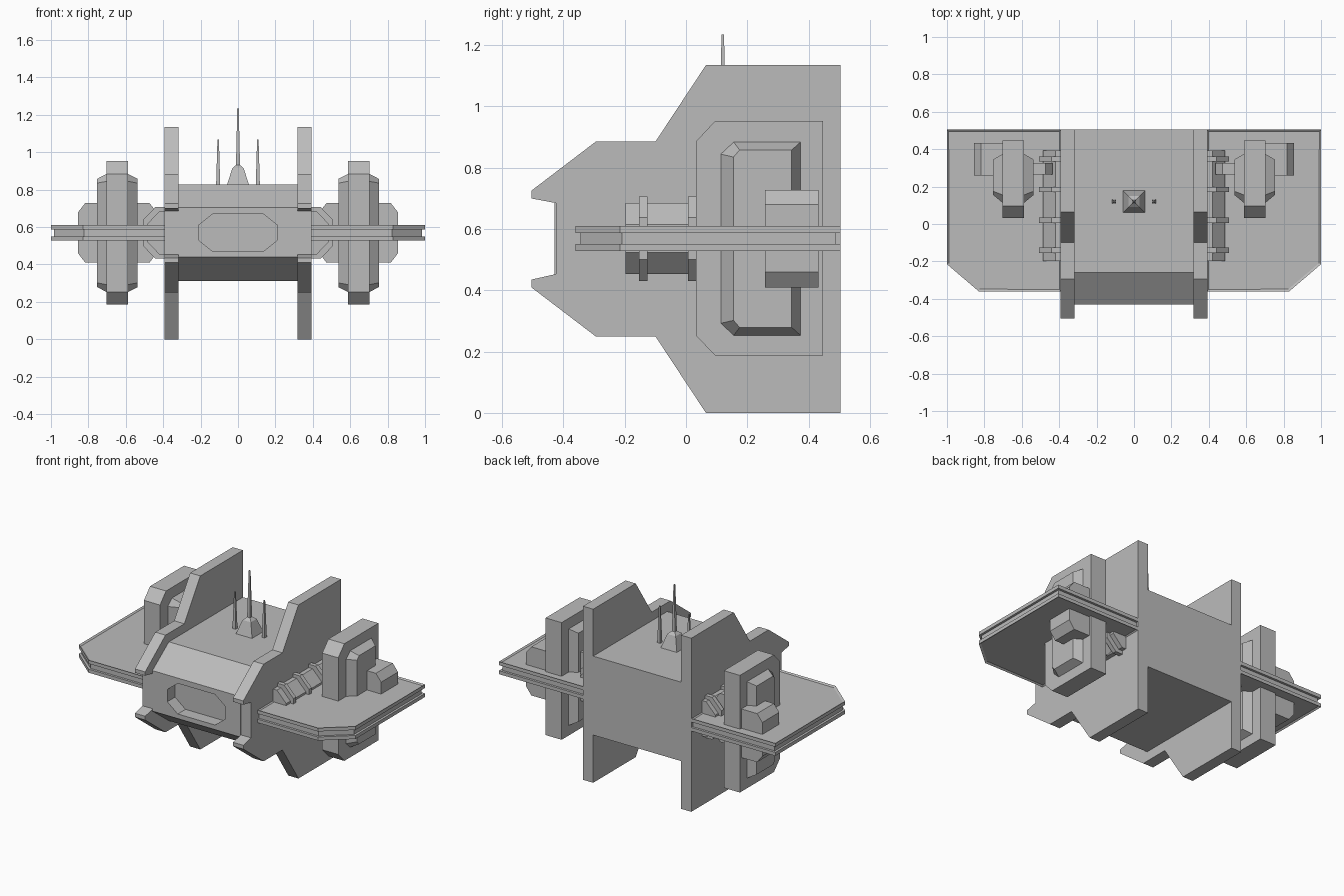
import bpy
import bmesh
from mathutils import Vector

cube = bpy.data.objects.get("Cube")
if cube:
    bpy.data.objects.remove(cube, do_unlink=True)

grey = bpy.data.materials.new("hull_grey")
grey.use_nodes = True
grey.diffuse_color = (0.5, 0.5, 0.5, 1)
grey.node_tree.nodes["Principled BSDF"].inputs["Base Color"].default_value = (0.5, 0.5, 0.5, 1)


def finish(name, bm, mirror=False):
    """Turn a bmesh into an object, optionally mirrored across x."""
    bmesh.ops.recalc_face_normals(bm, faces=bm.faces)
    mesh = bpy.data.meshes.new(name)
    bm.to_mesh(mesh)
    bm.free()
    mesh.materials.append(grey)
    obj = bpy.data.objects.new(name, mesh)
    bpy.context.collection.objects.link(obj)
    if mirror:
        obj.modifiers.new("mirror", "MIRROR").use_mirror_merge = False
    return obj


def loft(bm, rings):
    """Skin a list of matching point rings and cap both ends."""
    loops = [[bm.verts.new(p) for p in ring] for ring in rings]
    for a, b in zip(loops, loops[1:]):
        for i in range(len(a)):
            j = (i + 1) % len(a)
            bm.faces.new((a[i], a[j], b[j], b[i]))
    bm.faces.new(loops[0])
    return bm.faces.new(loops[-1])


def along_x(profile, x):
    return [(x, y, z) for y, z in profile]


def along_y(profile, y):
    return [(x, y, z) for x, z in profile]


def along_z(profile, z):
    return [(x, y, z) for x, y in profile]


def square(cx, cy, r, z):
    return [(cx - r, cy - r, z), (cx + r, cy - r, z), (cx + r, cy + r, z), (cx - r, cy + r, z)]


# Tall armoured side plates
plate = [(-.505, .725), (-.295, .885), (-.1, .885), (.065, 1.135), (.505, 1.135),
         (.505, 0), (.065, 0), (-.1, .25), (-.295, .25), (-.505, .41),
         (-.505, .435), (-.425, .453), (-.425, .685), (-.505, .7)]
bm = bmesh.new()
loft(bm, [along_x(plate, .318), along_x(plate, .392)])
finish("side_plate", bm, True)

# Central hull with an octagonal opening cut into its nose
hull = [(-.43, .44), (-.43, .705), (-.26, .828), (.505, .828), (.505, .312), (-.26, .312)]
bm = bmesh.new()
loft(bm, [along_x(hull, -.319), along_x(hull, .319)])
body = finish("hull", bm)

opening = [(-.21, .53), (-.135, .47), (.135, .47), (.21, .53),
           (.21, .61), (.135, .67), (-.135, .67), (-.21, .61)]
bm = bmesh.new()
loft(bm, [along_y(opening, -.6), along_y(opening, -.35)])
cutter = finish("nose_cutter", bm)
cutter.hide_render = True
cutter.hide_viewport = True
cutter.display_type = "WIRE"
cut = body.modifiers.new("nose_opening", "BOOLEAN")
cut.object = cutter
cut.solver = "EXACT"


# Wings: two rimmed slabs around a slightly smaller core
def wing_outline(d):
    return [(.39, -.36 + d), (.83 - d * .4, -.36 + d), (1 - d, -.215 + d * .4),
            (1 - d, .505 - d), (.39, .505 - d)]


for name, z_in, z_out in (("wing_top", .587, .61), ("wing_bottom", .551, .528)):
    bm = bmesh.new()
    cap = loft(bm, [along_z(wing_outline(0), z_in), along_z(wing_outline(0), z_out)])
    bm.normal_update()
    bmesh.ops.recalc_face_normals(bm, faces=bm.faces)
    bmesh.ops.inset_region(bm, faces=[cap], thickness=.013, depth=0)
    shift = Vector((0, 0, .008 if z_out < z_in else -.008))
    bmesh.ops.translate(bm, verts=cap.verts, vec=shift)
    finish(name, bm, True)

bm = bmesh.new()
loft(bm, [along_z(wing_outline(.015), .545), along_z(wing_outline(.015), .592)])
finish("wing_core", bm, True)

# Engine pods standing through the wings
POD_X = .645
pod = [(.032, .885), (.095, .953), (.447, .953), (.447, .187), (.095, .187), (.032, .253)]
bm = bmesh.new()
loft(bm, [along_x(pod, POD_X - .058), along_x(pod, POD_X + .058)])
finish("engine_pod", bm, True)

# Raised chamfered panels on both faces of each pod
panel = [(.112, .845), (.155, .885), (.375, .885), (.375, .252), (.155, .252), (.112, .292)]
panel_face = [(.155, .835), (.175, .858), (.345, .858), (.345, .279), (.175, .279), (.155, .302)]
bm = bmesh.new()
loft(bm, [along_x(panel_face, POD_X - .108), along_x(panel, POD_X - .056),
          along_x(panel, POD_X + .056), along_x(panel_face, POD_X + .108)])
finish("pod_panel", bm, True)


# Chamfered blocks on the outer and inner sides of each pod
def side_block(name, side, y0, y1):
    shape = [(POD_X, .41), (POD_X + side * .172, .41), (POD_X + side * .21, .46),
             (POD_X + side * .21, .68), (POD_X + side * .172, .728), (POD_X, .728)]
    bm = bmesh.new()
    loft(bm, [along_y(shape, y0), along_y(shape, y1)])
    finish(name, bm, True)


side_block("outer_block", 1, .258, .432)
side_block("inner_block", -1, .265, .325)


# Faceted conduit with collars, along the outside of each side plate
def half_octagon(grow):
    out, shoulder, high, low = .487 + grow, .42 + grow, .685 + grow, .453 - grow
    return [(.38, low), (shoulder, low), (out, low + .07),
            (out, high - .07), (shoulder, high), (.38, high)]


bm = bmesh.new()
loft(bm, [along_y(half_octagon(0), -.197), along_y(half_octagon(0), .393)])
finish("conduit", bm, True)

bm = bmesh.new()
for y in (-.14, .02, .185, .348):
    loft(bm, [along_y(half_octagon(.022), y - .014), along_y(half_octagon(.022), y + .014)])
finish("conduit_collars", bm, True)

# Antenna cluster on the roof
MAST_Y = .12
bm = bmesh.new()
loft(bm, [square(0, MAST_Y, .061, .82), square(0, MAST_Y, .03, .915), square(0, MAST_Y, .01, .932)])
finish("antenna_base", bm)

bm = bmesh.new()
loft(bm, [square(0, MAST_Y, .011, .92), square(0, MAST_Y, .004, 1.235)])
finish("centre_antenna", bm)

bm = bmesh.new()
loft(bm, [square(.106, MAST_Y, .011, .82), square(.106, MAST_Y, .004, 1.068)])
finish("side_antenna", bm, True)
